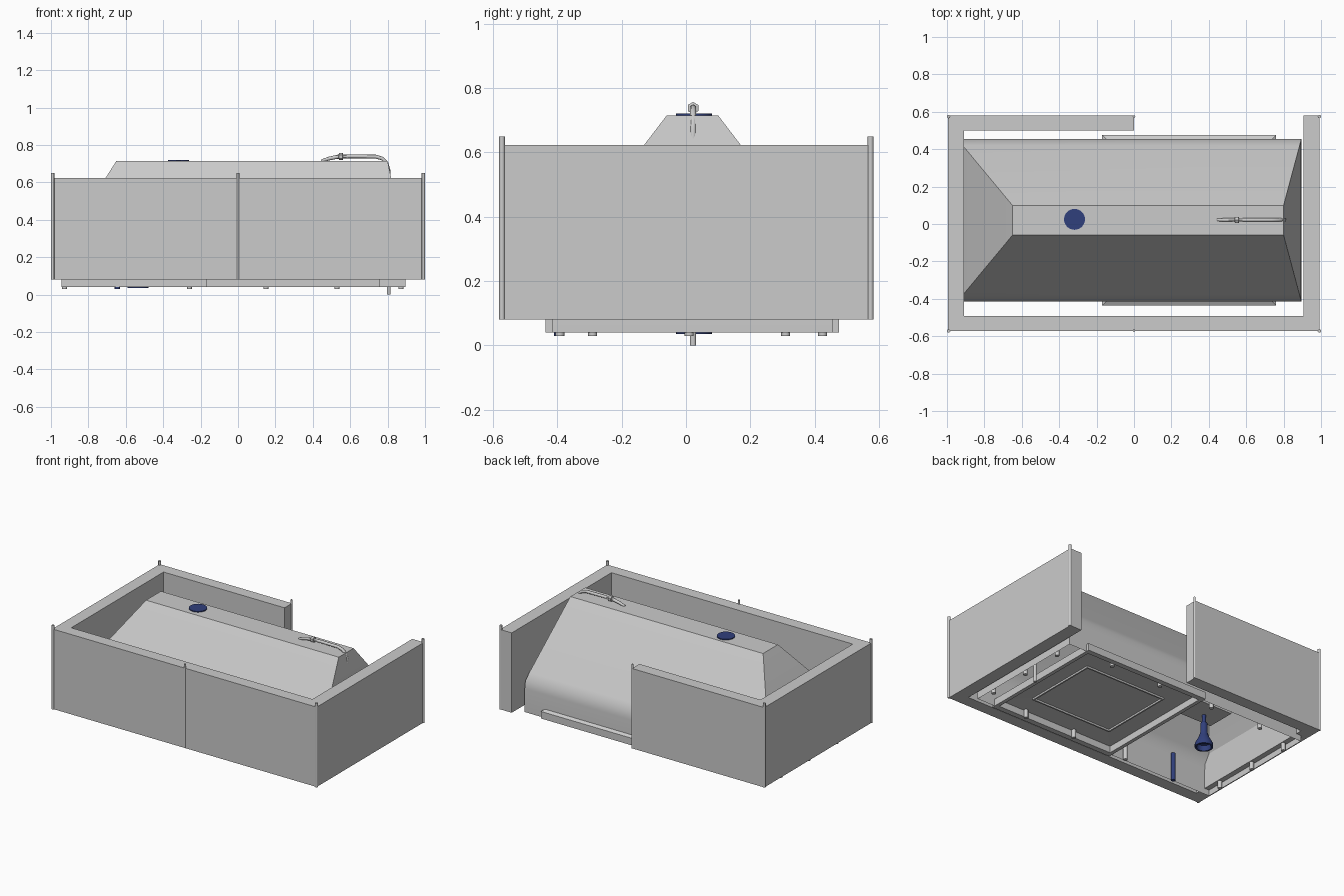
import bpy, math
from mathutils import Vector

if "Cube" in bpy.data.objects:
    bpy.data.objects.remove(bpy.data.objects["Cube"])

blue = bpy.data.materials.new("blue_fitting")
blue.diffuse_color = (0.03, 0.05, 0.2, 1)
blue.use_nodes = True
blue.node_tree.nodes["Principled BSDF"].inputs["Base Color"].default_value = blue.diffuse_color


def mesh_object(name, verts, faces, smooth=False, mat=None):
    me = bpy.data.meshes.new(name)
    me.from_pydata(verts, [], faces)
    me.update()
    ob = bpy.data.objects.new(name, me)
    bpy.context.collection.objects.link(ob)
    if mat:
        me.materials.append(mat)
    if smooth:
        bpy.ops.object.select_all(action='DESELECT')
        bpy.context.view_layer.objects.active = ob
        ob.select_set(True)
        bpy.ops.object.shade_smooth_by_angle(angle=math.radians(32))
    return ob


def loft(name, rings, cap_start=True, cap_end=True, smooth=False, mat=None):
    """Join rings of equal vertex count, counter-clockwise, from bottom to top."""
    n = len(rings[0])
    verts = [v for r in rings for v in r]
    faces = [(k * n + i, k * n + (i + 1) % n, (k + 1) * n + (i + 1) % n, (k + 1) * n + i)
             for k in range(len(rings) - 1) for i in range(n)]
    if cap_start:
        faces.append(tuple(reversed(range(n))))
    if cap_end:
        faces.append(tuple(range(len(verts) - n, len(verts))))
    return mesh_object(name, verts, faces, smooth, mat)


def rect(x0, x1, y0, y1, z):
    return [(x0, y0, z), (x1, y0, z), (x1, y1, z), (x0, y1, z)]


def box(name, x0, x1, y0, y1, z0, z1):
    return loft(name, [rect(x0, x1, y0, y1, z0), rect(x0, x1, y0, y1, z1)])


def turned(name, x, y, profile, sides=16, mat=None, smooth=True):
    """Vertical turned part from (radius, height) pairs."""
    rings = [[(x + r * math.cos(2 * math.pi * i / sides),
               y + r * math.sin(2 * math.pi * i / sides), z) for i in range(sides)]
             for r, z in profile]
    return loft(name, rings, smooth=smooth, mat=mat)


# Surrounding wall panels, with a gap at the back right
Z0, Z1 = 0.08, 0.623
box("front_wall_left", -0.995, 0, -0.573, -0.492, Z0, Z1)
box("front_wall_right", 0, 0.993, -0.573, -0.492, Z0, Z1)
box("left_wall", -0.995, -0.91, -0.492, 0.5, Z0, Z1)
box("right_wall", 0.905, 0.993, -0.492, 0.58, Z0, Z1)
box("back_wall", -0.995, 0, 0.5, 0.58, Z0, Z1)

# Slim posts on the wall corners and joints
for i, (x, y) in enumerate([(-0.991, -0.572), (0.991, -0.572), (-0.991, 0.574),
                            (0.991, 0.574), (0, -0.57), (0, 0.574)]):
    r = 0.009 if x else 0.007
    turned(f"wall_post_{i}", x, y, [(r, Z0), (r, 0.65)], 12)

# Sloped hull shell, open underneath, softened where slope meets skirt
TOP = (-0.65, 0.80, -0.06, 0.10)
BASE = (-0.945, 0.895, -0.415, 0.455)


def hull_ring(t, z):
    return rect(*[a + (b - a) * t for a, b in zip(TOP, BASE)], z)


loft("sloped_hull", [hull_ring(1, 0.04), hull_ring(1, 0.20), hull_ring(0.985, 0.25),
                     hull_ring(0.9, 0.297), hull_ring(0, 0.715)],
     cap_start=False, smooth=True)

# Shallow tray slung under the hull: chamfered outside, recessed from below
loft("under_tray", [rect(0.0, 0.59, -0.25, 0.26, 0.088),
                    rect(-0.145, 0.735, -0.40, 0.44, 0.085),
                    rect(-0.145, 0.735, -0.40, 0.44, 0.04),
                    rect(-0.17, 0.76, -0.437, 0.475, 0.04),
                    rect(-0.17, 0.76, -0.437, 0.475, 0.088),
                    rect(-0.15, 0.74, -0.415, 0.455, 0.10)])
# Raised rectangular rib on the tray underside
for n, b in {"front": (-0.02, 0.59, -0.26, -0.25), "back": (-0.02, 0.59, 0.25, 0.26),
             "left": (-0.02, -0.01, -0.25, 0.25), "right": (0.58, 0.59, -0.25, 0.25)}.items():
    box("tray_rib_" + n, *b, 0.076, 0.088)

# Inner sump above the outlet
box("inner_sump", -0.65, -0.1, -0.05, 0.148, 0.26, 0.29)

# Feet around the hull
feet = [(x, y) for x in (-0.927, 0.872) for y in (-0.29, 0.01, 0.31)]
feet += [(x, y) for x in (-0.26, 0.15, 0.53) for y in (-0.392, 0.425)] + [(-0.645, 0.425)]
for i, (x, y) in enumerate(feet):
    top = 0.09 if -0.2 < x < 0.8 else 0.14
    turned(f"foot_{i}", x, y, [(0.014, 0.03), (0.014, top)], 12)
turned("overflow_pipe", -0.645, -0.397, [(0.014, 0.03), (0.014, 0.22)], 12, blue)

# Blue cover disc on top and flared outlet below
turned("cover_disc", -0.318, 0.025, [(0.056, 0.712), (0.056, 0.721)], 32, blue)
turned("flared_outlet", -0.535, 0.025,
       [(0.04, 0.07), (0.045, 0.036), (0.056, 0.036), (0.056, 0.06), (0.03, 0.11),
        (0.022, 0.14), (0.022, 0.20), (0.012, 0.215), (0.012, 0.26)], 24, blue)

# Bent pipe rising through the hull and running along its top
cu = bpy.data.curves.new("bent_pipe", 'CURVE')
cu.dimensions = '3D'
cu.bevel_depth = 0.01
cu.bevel_resolution = 3
cu.use_fill_caps = True
path = [(0.806, 0), (0.806, 0.3), (0.806, 0.62), (0.804, 0.67), (0.793, 0.706), (0.77, 0.728),
        (0.735, 0.738), (0.60, 0.739), (0.53, 0.736), (0.485, 0.727), (0.445, 0.715)]
sp = cu.splines.new('POLY')
sp.points.add(len(path) - 1)
for p, (x, z) in zip(sp.points, path):
    p.co = (x, 0.022, z, 1)
sp.points[-1].radius = 0.7
bpy.context.collection.objects.link(bpy.data.objects.new("bent_pipe", cu))

# Small hexagonal valve with a pointed grip on the pipe
valve = turned("pipe_valve", 0, 0, [(0.004, -0.045), (0.011, -0.012), (0.019, -0.01),
                                    (0.019, 0.01), (0.011, 0.012), (0.011, 0.03)], 6, smooth=False)
valve.rotation_euler = (0, math.radians(90), 0)
valve.location = (0.55, 0.022, 0.738)
